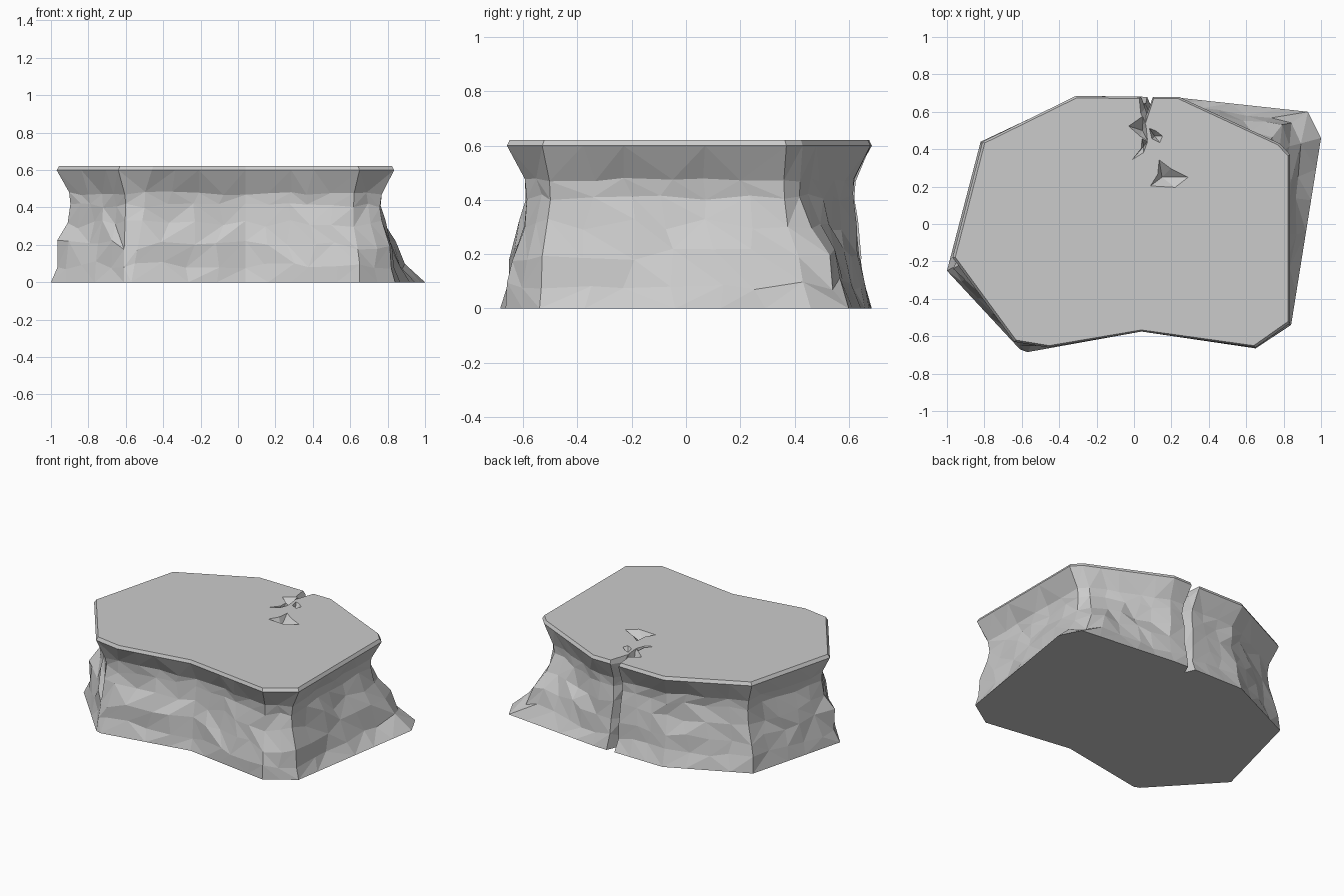
import bpy, bmesh, random
from mathutils import Vector

if "Cube" in bpy.data.objects:
    bpy.data.objects.remove(bpy.data.objects["Cube"])

random.seed(4)

# Matching corner outlines (counter-clockwise from the left); entry 10 is the back crack
BASE = [(-1, -.25), (-.61, -.67), (-.57, -.685), (.04, -.575), (.65, -.665), (.84, -.54), (1, .46),
        (.93, .60), (.24, .675), (.13, .68), (.10, .61), (.07, .68), (-.30, .685), (-.82, .44)]
MID = [(-.955, -.23), (-.61, -.63), (-.54, -.64), (.04, -.55), (.64, -.64), (.81, -.53), (.84, .42),
       (.79, .52), (.24, .63), (.13, .635), (.09, .55), (.06, .635), (-.29, .63), (-.79, .42)]
NECK = [(-.90, -.20), (-.60, -.57), (-.50, -.59), (.04, -.505), (.62, -.59), (.755, -.50), (.755, .36),
        (.71, .42), (.22, .61), (.12, .615), (.08, .53), (.05, .615), (-.28, .61), (-.75, .40)]
RIM = [(-.97, -.18), (-.64, -.63), (-.46, -.66), (.04, -.575), (.65, -.66), (.835, -.53), (.835, .37),
       (.78, .43), (.24, .68), (.10, .68), (.07, .60), (.04, .68), (-.31, .685), (-.81, .44)]
TOP = [(x * .985, y * .985) for x, y in RIM]


def mix(a, b, t):
    return [Vector(p).lerp(Vector(q), t) for p, q in zip(a, b)]


# (height, outline, roughness)
LEVELS = [(0, BASE, 0), (.09, mix(BASE, MID, .62), .014), (.2, MID, .016), (.31, mix(MID, NECK, .68), .014),
          (.41, NECK, .008), (.475, mix(NECK, RIM, .1), .006), (.60, RIM, 0), (.622, TOP, 0)]
SPLITS = [5, 1, 4, 5, 2, 6, 1, 5, 1, 1, 1, 3, 4, 5]


# Rock body: rough faceted wall, overhanging rim, flat top and bottom
bm = bmesh.new()
rings = []
for z, outline, rough in LEVELS:
    ring = []
    for i, count in enumerate(SPLITS):
        a, b = Vector(outline[i]), Vector(outline[(i + 1) % len(outline)])
        out = Vector((b.y - a.y, a.x - b.x)).normalized()
        for k in range(count):
            p = a.lerp(b, k / count)
            if rough:
                p += out * random.uniform(-rough, rough)
                if k:
                    p += (b - a).normalized() * random.uniform(-.025, .025)
            ring.append(bm.verts.new((p.x, p.y, z + random.uniform(-1.6, 1.6) * rough)))
    rings.append(ring)
n = len(rings[0])
for low, high in zip(rings, rings[1:]):
    for i in range(n):
        j = (i + 1) % n
        if random.random() < .5:
            tris = ((low[i], low[j], high[j]), (low[i], high[j], high[i]))
        else:
            tris = ((low[i], low[j], high[i]), (low[j], high[j], high[i]))
        for t in tris:
            bm.faces.new(t)
bm.faces.new(rings[-1])
bm.faces.new(rings[0][::-1])
bmesh.ops.recalc_face_normals(bm, faces=bm.faces)
mesh = bpy.data.meshes.new("rock_platform")
bm.to_mesh(mesh)
bm.free()
rock = bpy.data.objects.new("rock_platform", mesh)
bpy.context.collection.objects.link(rock)


def gouge(outline, apex):
    """Chip an inverted pyramid out of the top surface."""
    cb = bmesh.new()
    rim = [cb.verts.new((x, y, .64)) for x, y in outline]
    tip = cb.verts.new(apex)
    cb.faces.new(rim)
    for i, v in enumerate(rim):
        cb.faces.new((rim[(i + 1) % len(rim)], v, tip))
    bmesh.ops.recalc_face_normals(cb, faces=cb.faces)
    cm = bpy.data.meshes.new("chip_cutter")
    cb.to_mesh(cm)
    cb.free()
    cutter = bpy.data.objects.new("chip_cutter", cm)
    cutter.hide_render = True
    bpy.context.collection.objects.link(cutter)
    mod = rock.modifiers.new("chip", 'BOOLEAN')
    mod.operation, mod.solver, mod.object = 'DIFFERENCE', 'EXACT', cutter
    bpy.context.view_layer.objects.active = rock
    bpy.ops.object.modifier_apply(modifier=mod.name)
    bpy.data.objects.remove(cutter)


# Crack running in from the back edge, ending in chipped hollows
gouge([(.015, .72), (.125, .72), (.09, .61), (.06, .52), (.03, .58)], (.07, .635, .53))
gouge([(-.05, .53), (.03, .46), (.08, .43), (.07, .53), (.05, .60)], (.045, .50, .56))
gouge([(-.03, .32), (.05, .37), (.08, .45), (.04, .47), (.035, .40)], (.052, .415, .57))
gouge([(.07, .53), (.09, .45), (.15, .42), (.17, .47), (.12, .51)], (.11, .47, .58))
gouge([(.07, .19), (.24, .18), (.33, .25), (.21, .31), (.13, .37), (.12, .27)], (.15, .25, .56))
